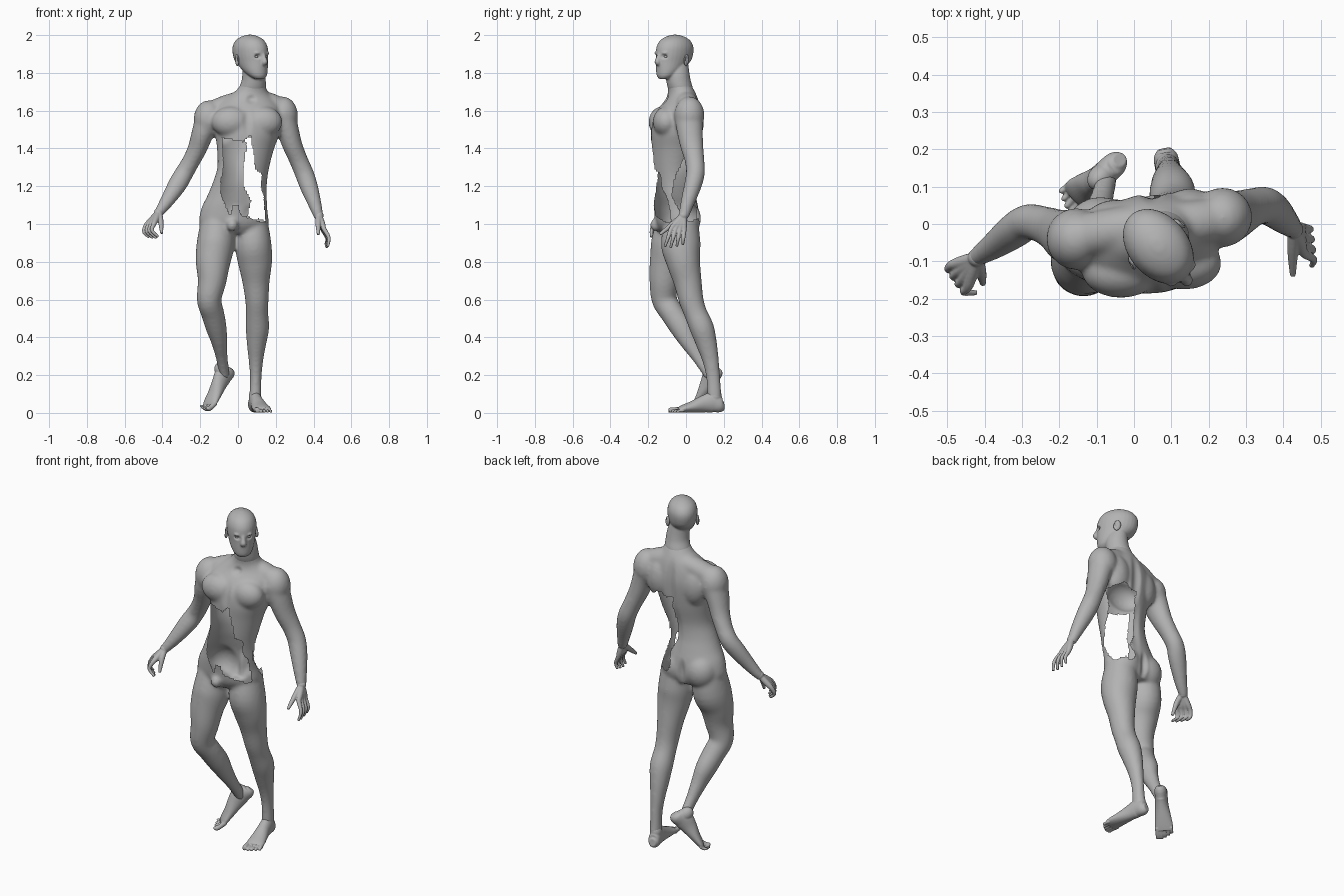
import bpy, bmesh, math
from mathutils import Vector, Matrix

cube = bpy.data.objects.get("Cube")
if cube:
    bpy.data.objects.remove(cube, do_unlink=True)

grey = bpy.data.materials.new("plain_grey")
grey.use_nodes = True
COLOUR = (0.45, 0.45, 0.45, 1)
grey.diffuse_color = COLOUR
grey.node_tree.nodes["Principled BSDF"].inputs["Base Color"].default_value = COLOUR


def spline(pts, steps=4):
    """Catmull-Rom through tuples of any length."""
    p = [pts[0]] + list(pts) + [pts[-1]]
    out = []
    for i in range(1, len(p) - 2):
        for s in range(steps):
            t = s / steps
            out.append([0.5 * (2 * b + (c - a) * t + (2 * a - 5 * b + 4 * c - d) * t * t
                               + (3 * b - a - 3 * c + d) * t ** 3)
                        for a, b, c, d in zip(*p[i - 1:i + 3])])
    return out + [list(pts[-1])]


def loft(bm, pts, M=Matrix(), yaw=0.0, flat=False, sides=28):
    """Closed tube through (x, y, z, radius_across, radius_deep)."""
    path = spline(pts)
    pos = [Vector(q[:3]) for q in path]
    side = Vector((math.cos(yaw), math.sin(yaw), 0))
    rings = []
    for i, q in enumerate(path):
        t = pos[min(i + 1, len(pos) - 1)] - pos[max(i - 1, 0)]
        t = Vector((0, 0, 1)) if flat else t.normalized()
        u = (side - t * side.dot(t)).normalized()
        v = t.cross(u)
        rings.append([bm.verts.new(M @ (pos[i] + u * q[3] * math.cos(a) + v * q[4] * math.sin(a)))
                      for a in (2 * math.pi * k / sides for k in range(sides))])
    for r0, r1 in zip(rings, rings[1:]):
        for k in range(sides):
            j = (k + 1) % sides
            bm.faces.new((r0[k], r0[j], r1[j], r1[k]))
    bm.faces.new(rings[0][::-1])
    bm.faces.new(rings[-1])


def ball(bm, c, r, M=Matrix(), rot=Matrix()):
    bmesh.ops.create_uvsphere(bm, u_segments=24, v_segments=14, radius=1,
                              matrix=M @ Matrix.Translation(c) @ rot @ Matrix.Diagonal((*r, 1)))


def finish(name, bm, voxel=None, smooth=4):
    """Turn a bmesh into an object, fusing its parts into one skin if voxel is given."""
    bmesh.ops.recalc_face_normals(bm, faces=bm.faces)
    me = bpy.data.meshes.new(name)
    bm.to_mesh(me)
    bm.free()
    ob = bpy.data.objects.new(name, me)
    bpy.context.scene.collection.objects.link(ob)
    if voxel:
        rm = ob.modifiers.new("fuse", 'REMESH')
        rm.mode, rm.voxel_size = 'VOXEL', voxel
        sm = ob.modifiers.new("soften", 'SMOOTH')
        sm.factor, sm.iterations = 0.5, smooth
        dg = bpy.context.evaluated_depsgraph_get()
        new = bpy.data.meshes.new_from_object(ob.evaluated_get(dg))
        ob.modifiers.clear()
        ob.data = new
        bpy.data.meshes.remove(me)
        new.name = name
    ob.data.materials.clear()
    ob.data.materials.append(grey)
    ob.data.polygons.foreach_set("use_smooth", [True] * len(ob.data.polygons))
    return ob


def dent(ob, c, r, push):
    """Push the skin near c softly along a vector; r is an ellipsoid radius."""
    c, push = Vector(c), Vector(push)
    for v in ob.data.vertices:
        d = v.co - c
        k = sum((d[i] / r[i]) ** 2 for i in range(3))
        if k < 1:
            v.co += push * (1 - k) ** 2


def inside(x, y, poly):
    hit = False
    for (x0, y0), (x1, y1) in zip(poly, poly[1:] + poly[:1]):
        if (y0 > y) != (y1 > y) and x < x0 + (y - y0) * (x1 - x0) / (y1 - y0):
            hit = not hit
    return hit


# Body: torso and base of the neck
bm = bmesh.new()
loft(bm, [(-.02, -.04, .95, .13, .085), (-.022, -.045, 1.0, .183, .112), (-.02, -.052, 1.08, .176, .116),
          (-.004, -.062, 1.15, .159, .113), (.01, -.07, 1.22, .144, .109), (.028, -.07, 1.3, .138, .112),
          (.04, -.06, 1.4, .152, .124), (.05, -.054, 1.48, .172, .132), (.048, -.048, 1.55, .18, .13),
          (.05, -.035, 1.61, .176, .11), (.057, -.022, 1.66, .135, .085), (.07, -.024, 1.70, .088, .071),
          (.08, -.036, 1.74, .064, .062), (.084, -.042, 1.76, .055, .055)],
     yaw=math.radians(8), flat=True, sides=40)
loft(bm, [(-.165, -.035, 1.565, .06, .06), (-.12, -.03, 1.598, .06, .06), (-.04, -.015, 1.632, .06, .058),
          (.06, -.005, 1.65, .06, .06), (.15, .002, 1.642, .06, .058), (.21, .01, 1.614, .06, .06),
          (.25, .015, 1.58, .06, .06)], yaw=math.pi / 2)   # yoke from shoulder to shoulder
ball(bm, (-.035, -.127, 1.54), (.105, .071, .082))     # chest muscles
ball(bm, (.135, -.105, 1.54), (.1, .071, .082))
ball(bm, (-.09, -.012, 1.03), (.093, .085, .1))        # buttocks
ball(bm, (.06, -.003, 1.03), (.09, .082, .1))
ball(bm, (-.05, .0, 1.53), (.085, .065, .115))         # shoulder blades
ball(bm, (.15, .03, 1.54), (.08, .065, .115))
ball(bm, (-.03, -.16, .995), (.03, .03, .035))         # groin
ball(bm, (-.155, -.04, 1.555), (.08, .083, .1))        # shoulders
ball(bm, (.237, .018, 1.575), (.08, .08, .1))
# Arms
loft(bm, [(-.15, -.04, 1.57, .075, .08), (-.187, -.032, 1.48, .059, .072), (-.215, -.015, 1.4, .051, .058),
          (-.25, 0, 1.33, .047, .05), (-.285, .005, 1.27, .049, .048), (-.32, -.018, 1.21, .05, .046),
          (-.37, -.055, 1.13, .039, .037), (-.412, -.083, 1.07, .028, .028), (-.427, -.095, 1.05, .024, .024)])
loft(bm, [(.23, .015, 1.59, .075, .08), (.262, .02, 1.5, .06, .07), (.287, .03, 1.42, .053, .062),
          (.32, .045, 1.34, .049, .052), (.35, .05, 1.27, .05, .05), (.375, .035, 1.2, .048, .046),
          (.402, .01, 1.12, .038, .038), (.424, -.01, 1.05, .028, .029), (.43, -.016, 1.03, .024, .025)])
# Legs: bent right leg, standing left leg
loft(bm, [(-.105, -.055, 1.05, .085, .09), (-.118, -.073, .9, .1, .112), (-.132, -.1, .8, .092, .093),
          (-.137, -.115, .7, .076, .079), (-.153, -.115, .6, .065, .067), (-.135, -.075, .53, .061, .063),
          (-.115, -.022, .45, .055, .062), (-.1, .015, .38, .043, .05), (-.087, .064, .3, .032, .037),
          (-.076, .108, .23, .028, .032), (-.07, .13, .19, .026, .03)])
loft(bm, [(.075, -.02, 1.03, .08, .085), (.08, -.028, .9, .096, .105), (.09, -.014, .8, .091, .09),
          (.095, .008, .7, .073, .075), (.1, .027, .6, .062, .066), (.101, .05, .53, .059, .061),
          (.103, .084, .45, .062, .064), (.098, .108, .37, .052, .056), (.095, .13, .28, .039, .044),
          (.094, .144, .19, .031, .037), (.092, .15, .1, .032, .038), (.09, .152, .05, .031, .036)])
body = finish("body", bm, 0.0085, 12)

# Body: soft furrows of spine, breastbone, collar and seat
dent(body, (.05, .08, 1.52), (.04, .08, .2), (0, -.014, 0))
dent(body, (.03, .04, 1.25), (.04, .08, .2), (0, -.01, 0))
dent(body, (-.016, .08, 1.02), (.03, .09, .1), (0, -.018, 0))
dent(body, (.05, -.19, 1.54), (.03, .08, .1), (0, .008, 0))
dent(body, (.07, -.12, 1.66), (.035, .06, .03), (0, .012, 0))

# Body: ragged openings in the belly and the left of the back
belly = [(-.085, 1.455), (-.03, 1.445), (.03, 1.435), (.045, 1.455), (.075, 1.475), (.075, 1.42), (.085, 1.36),
         (.09, 1.29), (.125, 1.27), (.12, 1.2), (.135, 1.15), (.145, 1.01), (.12, 1.01), (.06, 1.035),
         (.02, 1.04), (.0, 1.1), (-.03, 1.1), (-.04, 1.04), (-.07, 1.11), (-.09, 1.15), (-.09, 1.23), (-.075, 1.3)]
back = [(.04, 1.46), (.045, 1.4), (.03, 1.3), (.03, 1.2), (.07, 1.12), (.05, 1.05), (.08, 1.01),
        (.11, 1.03), (.18, 1.0), (.19, 1.3), (.2, 1.44), (.16, 1.46), (.12, 1.48), (.08, 1.45)]
flank = [(.0, 1.5), (-.01, 1.35), (-.06, 1.24), (-.075, 1.15), (-.04, 1.08), (0, 1.03), (.03, 1.0), (.2, 1.0), (.2, 1.5)]
bm = bmesh.new()
bm.from_mesh(body.data)
gone = []
for f in bm.faces:
    x, y, z = f.calc_center_median()
    if (y < -.08 and inside(x, z, belly)) or (inside(x, z, back) and inside(y, z, flank)):
        gone.append(f)
bmesh.ops.delete(bm, geom=gone, context='FACES')
bm.to_mesh(body.data)
bm.free()

# Head, turned to its left, with the neck running down into the body
H = Matrix.Translation((.067, -.062, 0)) @ Matrix.Rotation(math.radians(40), 4, 'Z')
bm = bmesh.new()
loft(bm, [(0, -.072, 1.768, .026, .024), (0, -.06, 1.785, .047, .046), (0, -.036, 1.815, .063, .073),
          (0, -.008, 1.86, .074, .102), (0, .001, 1.9, .08, .111), (0, .005, 1.94, .079, .108),
          (0, .006, 1.972, .065, .088), (0, .006, 1.992, .04, .053), (0, .006, 2.002, .012, .016)], flat=True)
loft(bm, [(.068, -.022, 1.685, .07, .06), (.076, -.03, 1.72, .071, .066), (.083, -.04, 1.76, .064, .065),
          (.083, -.046, 1.8, .06, .064), (.075, -.05, 1.86, .05, .06)], M=H.inverted(), flat=True)
loft(bm, [(0, -.1, 1.9, .011, .012), (0, -.111, 1.875, .012, .013), (0, -.118, 1.858, .016, .014),
          (0, -.108, 1.848, .015, .012)])                                            # nose
ball(bm, (0, -.098, 1.827), (.026, .012, .006))                                      # lips
ball(bm, (0, -.096, 1.816), (.022, .012, .007))
ball(bm, (0, -.086, 1.786), (.024, .014, .017))                                      # chin
for s in (-1, 1):
    ball(bm, (s * .028, -.094, 1.905), (.022, .012, .008))                           # brow
head = finish("head", bm, 0.005, 5)
for s in (-1, 1):
    dent(head, (s * .032, -.097, 1.886), (.024, .035, .016), (0, .012, 0))
head.matrix_world = H
for s, side in ((-1, "right"), (1, "left")):
    bm = bmesh.new()
    ball(bm, (s * .031, -.083, 1.886), (.011, .011, .008))
    finish(side + "_eye", bm).matrix_world = H
    bm = bmesh.new()
    ball(bm, (s * .081, .015, 1.867), (.009, .02, .032),
         rot=Matrix.Rotation(s * .35, 4, 'Z') @ Matrix.Rotation(-.2, 4, 'X'))
    ear = finish(side + "_ear", bm, 0.003, 2)
    dent(ear, (s * .093, .012, 1.872), (.016, .013, .022), (-s * .008, 0, 0))
    ear.matrix_world = H


# Hands: four fingers running from the wrist, and a thumb
def hand(name, wrist, index, little, tip_i, tip_l, bulge, thumb):
    bm = bmesh.new()
    wrist, index, little, tip_i, tip_l, bulge = map(Vector, (wrist, index, little, tip_i, tip_l, bulge))
    for i in range(4):
        k, t = index.lerp(little, i / 3), tip_i.lerp(tip_l, i / 3)
        mid = (k + t) / 2 + bulge
        t = t + (mid - t) * (0, -.12, 0, .2)[i]
        start = wrist + (k - wrist) * .05
        loft(bm, [(*start, .017, .017), (*wrist.lerp(k, .6), .017, .017), (*k, .0125, .0125),
                  (*mid, .0098, .0098), (*t, .007, .007)], sides=14)
    ball(bm, wrist, (.025, .025, .025))
    loft(bm, [(*wrist, .017, .017), (*thumb[0], .015, .015), (*thumb[1], .008, .008)], sides=14)
    finish(name, bm, 0.0035, 2)


hand("left_hand", (.428, -.014, 1.045), (.455, -.078, .975), (.452, -.01, .965), (.475, -.112, .88),
     (.46, -.018, .88), (.016, 0, 0), ((.425, -.07, 1.0), (.425, -.138, .945)))
hand("right_hand", (-.42, -.09, 1.06), (-.445, -.169, 1.0), (-.488, -.11, .99), (-.422, -.184, .932),
     (-.462, -.122, .922), (-.022, -.006, 0), ((-.41, -.128, 1.02), (-.404, -.16, .95)))


# Feet: sole, heel and five toes; s mirrors the foot, curl bends the toes up
def foot(name, M, s, curl):
    M = M @ Matrix.Diagonal((s, 1, 1, 1))
    bm = bmesh.new()
    loft(bm, [(0, .05, .04, .018, .022), (0, .03, .04, .032, .039), (0, -.01, .055, .034, .054),
              (0, -.06, .047, .036, .045), (.002, -.12, .032, .044, .031), (.004, -.17, .022, .049, .021),
              (.004, -.195, .016, .044, .014)], M)
    ball(bm, (0, 0, .085), (.033, .037, .045), M)
    for i in range(5):
        x, r = -.032 + i * .0192, (.0135, .0088, .0085, .008, .0075)[i]
        y = -.243 + (0, -.001, .007, .016, .028)[i]
        loft(bm, [(x, -.175, r + .004, r, r), (x, (y - .19) / 2, r + .003 + curl * .4, r, r),
                  (x, y + .006, r + curl, r, r), (x, y, r + curl, r * .6, r * .6)], M, sides=14)
    finish(name, bm, 0.0035, 2)


foot("left_foot", Matrix.Translation((.09, .152, 0)) @ Matrix.Rotation(math.radians(11), 4, 'Z'), 1, 0)
foot("right_foot", Matrix.Translation((-.043, .168, .167)) @ Matrix.Rotation(math.radians(-47), 4, 'Z')
     @ Matrix.Rotation(math.radians(46), 4, 'X'), -1, .02)
